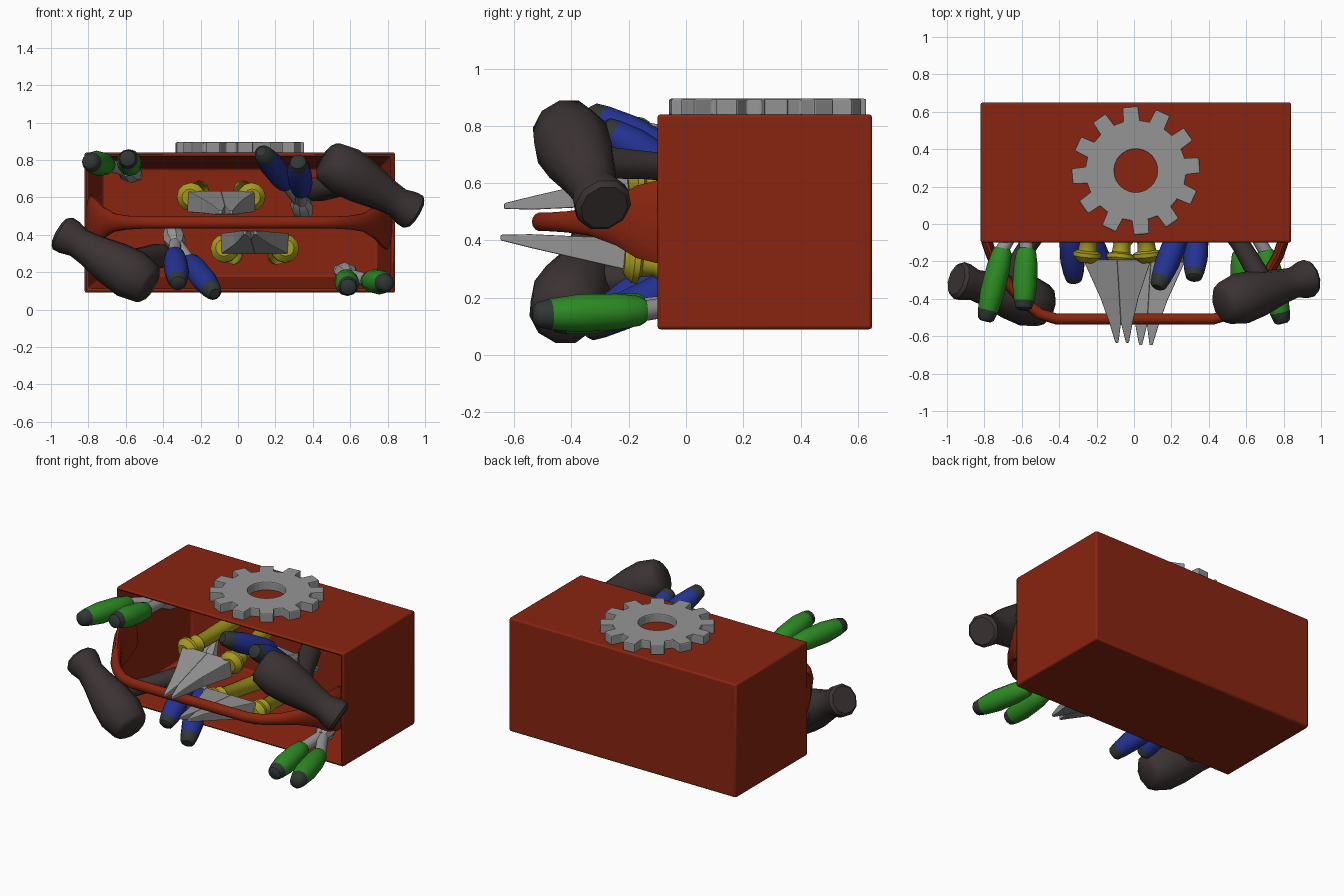
import bpy, bmesh, math
from mathutils import Vector

cube = bpy.data.objects.get("Cube")
if cube:
    bpy.data.objects.remove(cube, do_unlink=True)


def material(name, rgb):
    m = bpy.data.materials.new(name)
    m.use_nodes = True
    m.diffuse_color = (*rgb, 1)
    bsdf = next(n for n in m.node_tree.nodes if n.type == "BSDF_PRINCIPLED")
    bsdf.inputs["Base Color"].default_value = (*rgb, 1)
    return m


RED = material("box red", (0.25, 0.018, 0.005))
STEEL = material("steel grey", (0.30, 0.30, 0.30))
BROWN = material("dark brown", (0.045, 0.033, 0.033))
GREEN = material("grip green", (0.026, 0.26, 0.017))
BLUE = material("grip blue", (0.017, 0.032, 0.28))
YELLOW = material("grip yellow", (0.38, 0.33, 0.015))
TIP = material("dark tip", (0.03, 0.038, 0.036))


def finish(name, bm, mats, smooth=True, bevel=0):
    bmesh.ops.recalc_face_normals(bm, faces=bm.faces)
    me = bpy.data.meshes.new(name)
    bm.to_mesh(me)
    bm.free()
    ob = bpy.data.objects.new(name, me)
    bpy.context.collection.objects.link(ob)
    for m in mats:
        me.materials.append(m)
    if bevel:
        mod = ob.modifiers.new("soft edges", "BEVEL")
        mod.width, mod.segments = bevel, 2
    if smooth:
        bpy.ops.object.select_all(action="DESELECT")
        ob.select_set(True)
        bpy.context.view_layer.objects.active = ob
        bpy.ops.object.shade_smooth_by_angle(angle=math.radians(40))
    return ob


def loft(bm, rings):
    """Skin a list of equal-length point rings and cap both ends."""
    loops = [[bm.verts.new(p) for p in ring] for ring in rings]
    n = len(loops[0])
    for k, (a, b) in enumerate(zip(loops, loops[1:])):
        for i in range(n):
            j = (i + 1) % n
            bm.faces.new((a[i], a[j], b[j], b[i]))
    bm.faces.new(loops[0])
    bm.faces.new(loops[-1])


def ellipse(c, u, v, n):
    return [c + u * math.cos(t) + v * math.sin(t)
            for t in (math.tau * i / n for i in range(n))]


def limb(name, a, b, profile, mats, sides=12, split=0):
    """Turned shape from a to b; faces before the split fraction use slot 1."""
    a, b = Vector(a), Vector(b)
    d = b - a
    u = d.cross(Vector((0, 0, 1))).normalized()
    v = d.cross(u).normalized()
    bm = bmesh.new()
    loft(bm, [ellipse(a + d * t, u * r, v * r, sides) for t, r in profile])
    for f in bm.faces:
        if (f.calc_center_median() - a).dot(d) / d.length_squared < split:
            f.material_index = 1
    return finish(name, bm, mats)


# Box: open at the front, with a tapering inside
bm = bmesh.new()
bmesh.ops.create_cube(bm, size=1)
for v in bm.verts:
    v.co = Vector((0.01, 0.275, 0.465)) + Vector((v.co.x * 1.66, v.co.y * 0.75, v.co.z * 0.75))
front = min(bm.faces, key=lambda f: f.calc_center_median().y)
bmesh.ops.inset_region(bm, faces=[front], thickness=0.03)
inner = bmesh.ops.extrude_discrete_faces(bm, faces=[front])["faces"][0]
for v in inner.verts:
    v.co.y = 0.55
    v.co.x = 0.01 + (v.co.x - 0.01) * 0.91
    v.co.z = 0.465 + (v.co.z - 0.465) * 0.82
finish("toolbox", bm, [RED], bevel=0.012)

# Carrying handle: U-shaped bar flaring into tall end plates; x, y, half height
half = [(0.795, 0.04, 0.09), (0.795, -0.02, 0.13), (0.79, -0.10, 0.148), (0.765, -0.17, 0.13),
        (0.725, -0.24, 0.085), (0.67, -0.33, 0.05), (0.60, -0.41, 0.038),
        (0.51, -0.48, 0.033), (0.42, -0.508, 0.033)]
path = [(-x, y, h) for x, y, h in half] + half[::-1]
bm = bmesh.new()
rings = []
for i, (x, y, h) in enumerate(path):
    p, q = path[max(i - 1, 0)], path[min(i + 1, len(path) - 1)]
    side = Vector((p[1] - q[1], q[0] - p[0], 0)).normalized()
    rings.append(ellipse(Vector((x + 0.005, y, 0.465)), side * 0.03, Vector((0, 0, h)), 14))
loft(bm, rings)
finish("carrying_handle", bm, [RED])

# Gear lying on the lid
TEETH = 12
bm = bmesh.new()
cols = []
for i in range(TEETH):
    mid = math.radians(95) + math.tau * i / TEETH
    for off, r in ((-0.165, 0.27), (-0.12, 0.345), (0.12, 0.345), (0.165, 0.27)):
        c, s = math.cos(mid + off), math.sin(mid + off)
        cols.append([bm.verts.new((0.01 + c * k, 0.285 + s * k, z))
                     for k, z in ((r, 0.835), (r, 0.895), (0.115, 0.895), (0.115, 0.835))])
for a, b in zip(cols, cols[1:] + cols[:1]):
    for k in range(4):
        m = (k + 1) % 4
        bm.faces.new((a[k], b[k], b[m], a[m]))
finish("gear", bm, [STEEL], smooth=False, bevel=0.007)

HEAD = ((0, 0.085), (0.04, 0.115), (0.22, 0.138), (0.42, 0.125), (0.68, 0.092),
        (0.8, 0.083), (0.9, 0.10), (0.97, 0.102), (1, 0.085))
GRIP = ((0, 0.028), (0.03, 0.043), (0.15, 0.054), (0.4, 0.066), (0.75, 0.063),
        (0.95, 0.052), (1, 0.04))
KNOB = ((0, 0.045), (0.03, 0.062), (0.06, 0.076), (0.10, 0.076), (0.12, 0.05),
        (0.2, 0.046), (0.24, 0.058), (0.27, 0.046), (0.9, 0.05), (0.97, 0.043), (1, 0.025))
SHAFT = ((0, 0.06), (0.4, 0.05), (0.85, 0.068), (0.97, 0.062), (1, 0.045))


def pliers(name, place, grip, handles, pivot, jaw):
    """Two gripped arms meeting at a pivot with a tapering jaw."""
    for i, (tip, base) in enumerate(handles, 1):
        limb(f"{name}_grip_{i}", place(tip), place(base), GRIP, [grip, TIP], split=0.15)
        limb(f"{name}_arm_{i}", place(base), place(pivot), ((-0.1, 0.036), (1, 0.034)), [STEEL])
    limb(f"{name}_jaw", place(pivot), place(jaw),
         ((-0.15, 0.04), (0.1, 0.06), (0.4, 0.055), (1, 0.02)), [STEEL], sides=8)


# Each tool appears twice, the second turned half round about the box's long axis line
for label, turn in (("upper", 1), ("lower", -1)):
    def place(p):
        return Vector((p[0] * turn, p[1] - (0.012 if turn < 0 else 0), 0.465 + (p[2] - 0.465) * turn))

    # Mallet with waisted head
    limb(f"{label}_mallet_head", place((0.465, -0.43, 0.805)), place((0.95, -0.285, 0.515)),
         HEAD, [BROWN], sides=10)
    limb(f"{label}_mallet_shaft", place((0.70, -0.33, 0.675)), place((0.39, 0.2, 0.64)),
         SHAFT, [BROWN], sides=10)

    # Pliers with green and blue grips
    pliers(f"{label}_green_pliers", place, GREEN,
           [((-0.795, -0.52, 0.79), (-0.70, -0.13, 0.775)),
            ((-0.59, -0.46, 0.81), (-0.575, -0.13, 0.765))],
           (-0.59, 0.06, 0.745), (-0.53, 0.30, 0.71))
    pliers(f"{label}_blue_pliers", place, BLUE,
           [((0.125, -0.34, 0.845), (0.26, 0.0, 0.67)),
            ((0.32, -0.295, 0.795), (0.34, -0.02, 0.63))],
           (0.335, 0.14, 0.57), (0.365, 0.30, 0.46))

    # Broad shears: two tapering blades, split at the tip
    for side, word in ((-1, "right"), (1, "left")):
        bm = bmesh.new()
        rings = []
        for y, x0, x1, z, h in ((-0.19, 0, 0.182, 0.578, 0.056), (-0.40, 0, 0.10, 0.55, 0.036),
                                (-0.53, 0, 0.062, 0.532, 0.024), (-0.635, 0.02, 0.036, 0.52, 0.010)):
            cx = -0.09 - (y + 0.19) * 0.06
            rings.append([place((cx + side * x, y, z + k))
                          for x, k in ((x0, -h), (x1, -h), (x1, h), (x0, h))])
        loft(bm, rings)
        finish(f"{label}_shears_{word}_blade", bm, [STEEL], smooth=False, bevel=0.004)
        limb(f"{label}_shears_{word}_grip", place((-0.09 + side * 0.165, -0.205, 0.60)),
             place((-0.09 + side * 0.11, 0.32, 0.645)), KNOB, [YELLOW])
